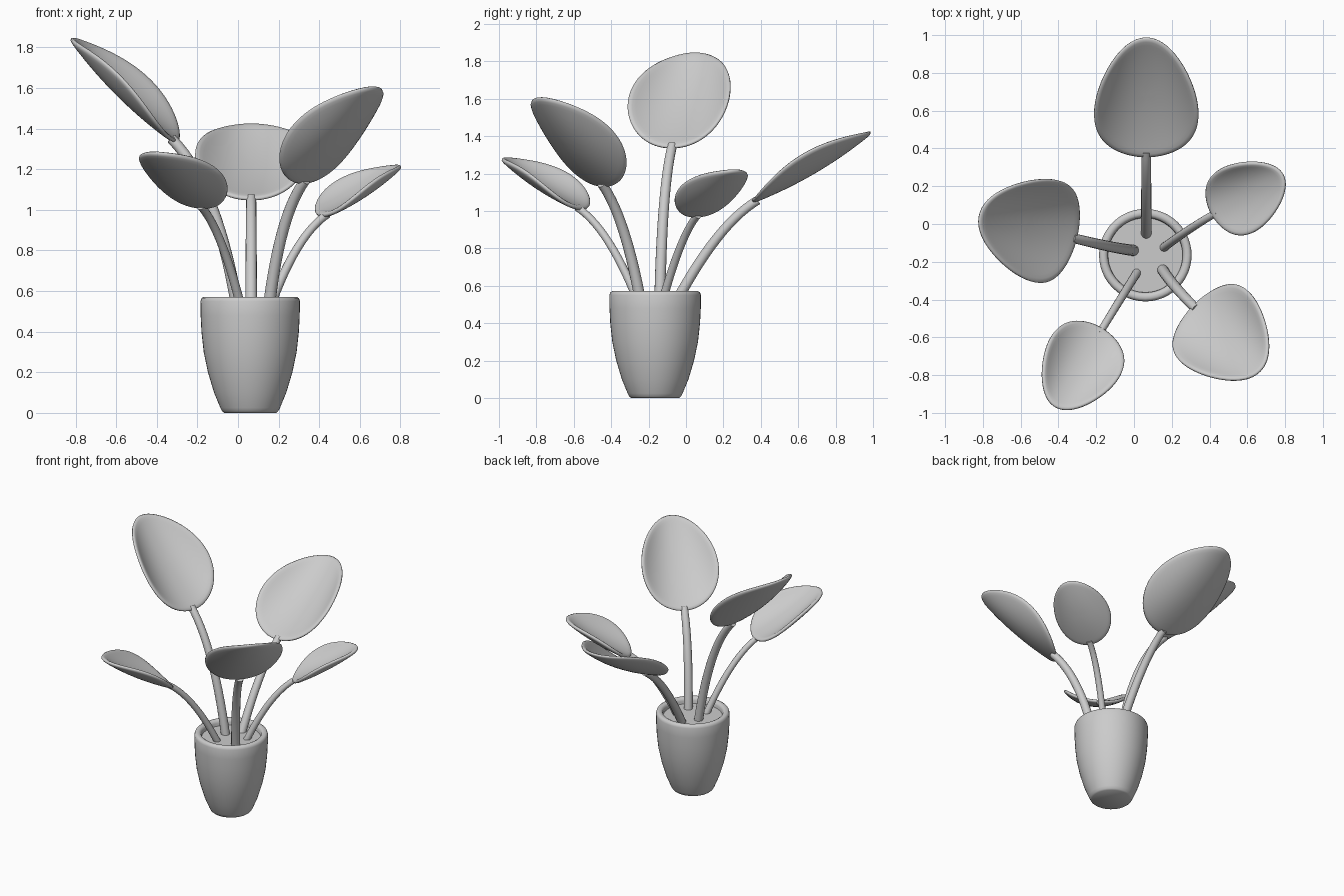
import bpy
import bmesh
from math import sin, cos, pi
from mathutils import Vector

if "Cube" in bpy.data.objects:
    bpy.data.objects.remove(bpy.data.objects["Cube"], do_unlink=True)

# One plain colour for the whole plant
clay = bpy.data.materials.new("plain_grey")
clay.use_nodes = True
GREY = (0.6, 0.6, 0.6, 1)
clay.diffuse_color = GREY
clay.node_tree.nodes["Principled BSDF"].inputs["Base Color"].default_value = GREY

UP = Vector((0, 0, 1))
POT = Vector((0.06, -0.165, 0))


def finish(bm, name, angle=0.9):
    bmesh.ops.recalc_face_normals(bm, faces=bm.faces)
    mesh = bpy.data.meshes.new(name)
    bm.to_mesh(mesh)
    bm.free()
    mesh.materials.append(clay)
    obj = bpy.data.objects.new(name, mesh)
    bpy.context.collection.objects.link(obj)
    bpy.ops.object.select_all(action="DESELECT")
    obj.select_set(True)
    bpy.context.view_layer.objects.active = obj
    bpy.ops.object.shade_smooth_by_angle(angle=angle)
    return obj


def skin(bm, rings, caps=True):
    """Bridge equal rings of vertices, optionally closing both ends."""
    count = len(rings[0])
    for low, high in zip(rings, rings[1:]):
        for i in range(count):
            j = (i + 1) % count
            bm.faces.new((low[i], low[j], high[j], high[i]))
    if caps:
        bm.faces.new(rings[0])
        bm.faces.new(rings[-1])


def lathe(name, profile, sides=48):
    bm = bmesh.new()
    rings = [[bm.verts.new(POT + Vector((r * cos(2 * pi * i / sides),
                                         r * sin(2 * pi * i / sides), z)))
              for i in range(sides)] for r, z in profile]
    skin(bm, rings)
    return finish(bm, name)


def stem(name, start, bend, end, radius, steps=14, sides=14):
    """Tapering tube along a quadratic curve."""
    bm = bmesh.new()
    rings = []
    for k in range(steps + 1):
        t = k / steps
        centre = start * (1 - t) ** 2 + bend * (2 * t * (1 - t)) + end * t ** 2
        tangent = ((bend - start) * (1 - t) + (end - bend) * t).normalized()
        side = tangent.cross(UP).normalized()
        front = side.cross(tangent)
        r = radius * (1 - 0.15 * t)
        rings.append([bm.verts.new(centre + side * (r * cos(2 * pi * i / sides))
                                   + front * (r * sin(2 * pi * i / sides)))
                      for i in range(sides)])
    skin(bm, rings)
    return finish(bm, name)


def leaf(name, base, tip, rings=8, sides=40):
    """Egg-shaped blade whose long edges curl upward."""
    length = (tip - base).length
    axis = (tip - base).normalized()
    side = axis.cross(UP).normalized()
    normal = side.cross(axis)
    half = 0.37 * length

    def point(r, angle):
        along = 0.5 - 0.5 * r * cos(angle)
        across = r * sin(angle) * (1 + 0.18 * r * cos(angle))
        lift = 0.11 * abs(r * sin(angle)) ** 2.3 - 0.04 * (1 - r * r)
        return base + axis * (along * length) + side * (across * half) + normal * (lift * length)

    bm = bmesh.new()
    loops = [[bm.verts.new(point((k + 1) / rings, 2 * pi * i / sides))
              for i in range(sides)] for k in range(rings)]
    skin(bm, loops, caps=False)
    centre = bm.verts.new(point(0, 0))
    for i in range(sides):
        bm.faces.new((centre, loops[0][i], loops[0][(i + 1) % sides]))
    obj = finish(bm, name, angle=pi)
    thick = obj.modifiers.new("thickness", "SOLIDIFY")
    thick.thickness = 0.024
    thick.offset = 0
    smooth = obj.modifiers.new("rounded_edge", "SUBSURF")
    smooth.levels = smooth.render_levels = 1
    return obj


# Pot with a rounded lip, open down to the soil
lathe("pot", [(0.128, 0), (0.138, 0.008), (0.147, 0.025), (0.178, 0.1), (0.208, 0.2),
              (0.229, 0.3), (0.24, 0.4), (0.244, 0.48), (0.245, 0.55), (0.24, 0.565),
              (0.23, 0.571), (0.215, 0.571), (0.204, 0.565), (0.198, 0.55), (0.196, 0.5)])
lathe("soil", [(0.196, 0.5), (0.198, 0.53)])

# Each plant part: soil point (x, y), leaf base, leaf tip, stem radius
PLANTS = {
    "back": ((0.065, -0.06), (0.065, 0.35, 1.05), (0.065, 0.99, 1.425), 0.029),
    "right": ((0.0, -0.14), (-0.3, -0.08, 1.335), (-0.82, 0.05, 1.85), 0.03),
    "front_left": ((0.15, -0.24), (0.31, -0.43, 1.13), (0.67, -0.78, 1.61), 0.03),
    "back_left": ((0.15, -0.13), (0.41, 0.045, 0.97), (0.79, 0.265, 1.22), 0.023),
    "front_right": ((0.02, -0.25), (-0.165, -0.55, 1.01), (-0.42, -0.97, 1.285), 0.023),
}
for place, (foot, base, tip, radius) in PLANTS.items():
    start = Vector((*foot, 0.5))
    base, tip = Vector(base), Vector(tip)
    axis = (tip - base).normalized()
    end = base + axis * 0.04 - UP * 0.012
    bend = end - axis * (0.35 * (end - start).length)
    stem(place + "_stem", start, bend, end, radius)
    leaf(place + "_leaf", base, tip)
